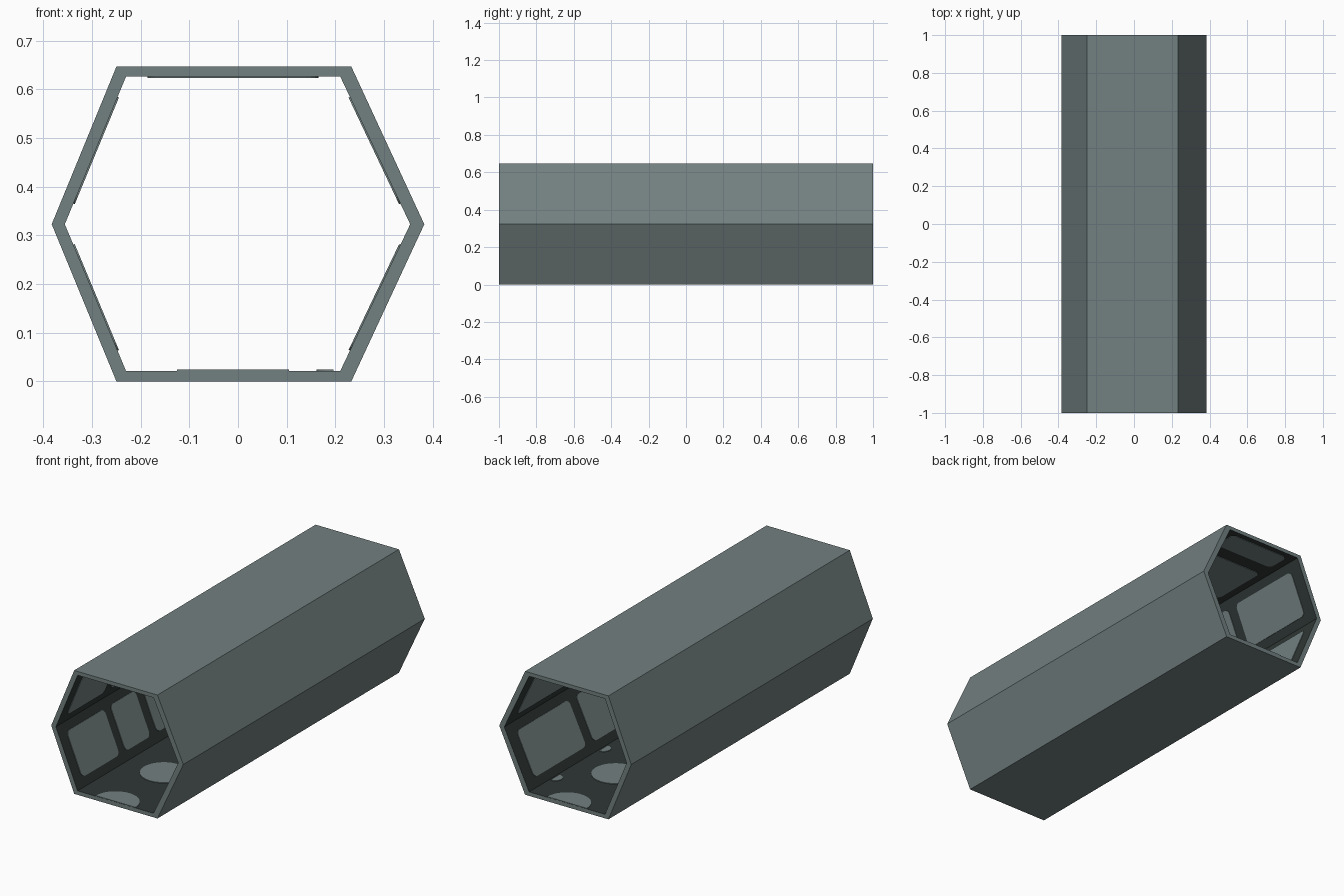
import bpy, bmesh, math
from mathutils import Vector

if "Cube" in bpy.data.objects:
    bpy.data.objects.remove(bpy.data.objects["Cube"])

def material(name, rgb):
    m = bpy.data.materials.new(name)
    m.diffuse_color = (*rgb, 1)
    m.use_nodes = True
    m.node_tree.nodes["Principled BSDF"].inputs["Base Color"].default_value = m.diffuse_color
    return m

LIGHT = material("grey_green_metal", (0.17, 0.215, 0.215))
DARK = material("dark_lining", (0.028, 0.038, 0.036))

# Hexagonal cross-sections as (x, z), counter-clockwise from bottom left
OUTER = [(-.25, 0), (.233, 0), (.383, .323), (.233, .647), (-.25, .647), (-.383, .323)]
INNER = [(-.23, .021), (.21, .021), (.354, .323), (.21, .627), (-.23, .627), (-.356, .323)]

def finish(bm, name, mats):
    me = bpy.data.meshes.new(name)
    bm.to_mesh(me)
    bm.free()
    for m in mats:
        me.materials.append(m)
    ob = bpy.data.objects.new(name, me)
    bpy.context.collection.objects.link(ob)
    return ob

# Corridor shell: light outside and rims, dark lining
bm = bmesh.new()
ring = lambda pts, y: [bm.verts.new((x, y, z)) for x, z in pts]
of, ob_, inf, inb = ring(OUTER, -1), ring(OUTER, 1), ring(INNER, -1), ring(INNER, 1)
for i in range(6):
    j = (i + 1) % 6
    bm.faces.new((of[i], of[j], ob_[j], ob_[i]))
    bm.faces.new((inf[j], inf[i], inb[i], inb[j])).material_index = 1
    bm.faces.new((of[j], of[i], inf[i], inf[j]))
    bm.faces.new((ob_[i], ob_[j], inb[j], inb[i]))
bmesh.ops.recalc_face_normals(bm, faces=bm.faces)
finish(bm, "corridor_shell", [LIGHT, DARK])

def plates(name, side, outlines, lift=.003):
    """Thin plates on an inner wall; outlines hold (t across wall, y) points."""
    a, b = Vector(INNER[side]), Vector(INNER[(side + 1) % 6])
    d = b - a
    n = Vector((-d.y, d.x)).normalized() * lift      # points inwards
    bm = bmesh.new()
    for pts in outlines:
        top, low = [], []
        for t, y in pts:
            p = a + d * t
            y = max(-.999, min(.999, y))
            low.append(bm.verts.new((p.x, y, p.y)))
            top.append(bm.verts.new((p.x + n.x, y, p.y + n.y)))
        f = bm.faces.new(top)
        f.normal_update()
        if f.normal.dot(Vector((n.x, 0, n.y))) < 0:
            f.normal_flip()
        k = len(pts)
        for i in range(k):
            j = (i + 1) % k
            bm.faces.new((low[i], low[j], top[j], top[i]))
    bmesh.ops.recalc_face_normals(bm, faces=bm.faces)
    bmesh.ops.remove_doubles(bm, verts=bm.verts, dist=1e-5)
    finish(bm, name, [LIGHT])

def rounded(t0, t1, y0, y1, width, r=.025):
    pts, rt = [], r / width
    for ct, cy, a0 in ((t1 - rt, y1 - r, 0), (t0 + rt, y1 - r, 90),
                       (t0 + rt, y0 + r, 180), (t1 - rt, y0 + r, 270)):
        for s in range(5):
            a = math.radians(a0 + s * 22.5)
            pts.append((ct + rt * math.cos(a), cy + r * math.sin(a)))
    return pts

def disc(t, y, r, width, a0=0, a1=360, n=24):
    """Circle, or the arc from a0 to a1 closed by its chord."""
    steps = n if a1 - a0 == 360 else n + 1
    return [(t + r / width * math.cos(math.radians(a0 + (a1 - a0) * i / n)),
             y + r * math.sin(math.radians(a0 + (a1 - a0) * i / n))) for i in range(steps)]

# Wall panels on the four slanted walls
SPANS = [(-.94, -.63), (-.58, -.375), (-.32, .04), (.09, .44), (.50, .93)]
for side, name in ((1, "right_lower"), (2, "right_upper"), (4, "left_upper"), (5, "left_lower")):
    plates(name + "_wall_panels", side, [rounded(.14, .86, y0, y1, .33) for y0, y1 in SPANS])

# Ceiling panels, with cross bars every 0.4
CEIL = [(-.97, -.84)] + [(y + .04, y + .36) for y in (-.8, -.4, 0, .4)] + [(.84, .97)]
plates("ceiling_panels", 3, [rounded(.1, .9, y0, y1, .44) for y0, y1 in CEIL])

# Floor discs, halved at both ends, and small half discs along the right edge
floor = [disc(.5, y, .115, .44) for y in (-.6, -.2, .2, .6)]
floor += [disc(.5, -1, .115, .44, 0, 180), disc(.5, 1, .115, .44, 180, 360)]
floor += [disc(.97, y, .035, .44, 90, 270, 12) for y in (-.8, -.4, 0, .4, .8)]
plates("floor_discs", 0, floor)
